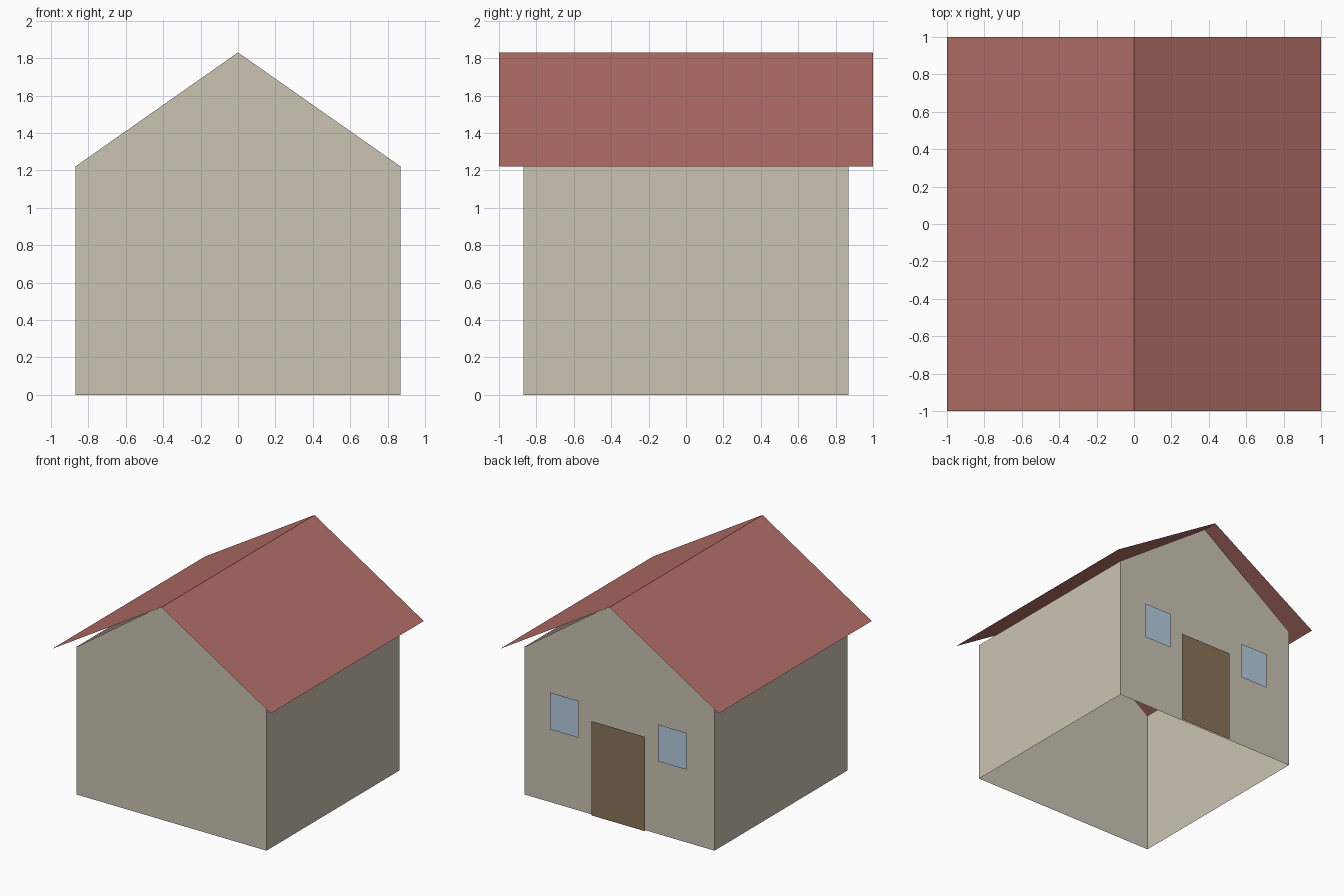
import bpy

if "Cube" in bpy.data.objects:
    bpy.data.objects.remove(bpy.data.objects["Cube"])

W = 0.87        # half width and depth of the walls
EAVE = 1.22     # wall height
RIDGE = 1.83    # ridge height
ROOF = 1.0      # half width and depth of the roof


def material(name, r, g, b):
    """Flat colour from 0-255 sRGB, stored as linear."""
    lin = [((c / 255 + 0.055) / 1.055) ** 2.4 for c in (r, g, b)]
    m = bpy.data.materials.new(name)
    m.diffuse_color = (*lin, 1)
    m.use_nodes = True
    m.node_tree.nodes["Principled BSDF"].inputs["Base Color"].default_value = m.diffuse_color
    return m


def sheet(name, verts, faces, mat):
    me = bpy.data.meshes.new(name)
    me.from_pydata(verts, [], faces)
    me.materials.append(mat)
    ob = bpy.data.objects.new(name, me)
    bpy.context.collection.objects.link(ob)
    return ob


def back_plate(name, x0, x1, z0, z1, mat):
    """Thin panel just outside the back wall, facing +y."""
    y = W + 0.016
    return sheet(name, [(x1, y, z0), (x0, y, z0), (x0, y, z1), (x1, y, z1)],
                 [(0, 1, 2, 3)], mat)


wall_mat = material("beige wall", 203, 196, 179)
roof_mat = material("red roof", 178, 110, 103)
door_mat = material("brown door", 138, 116, 88)
glass_mat = material("blue window", 182, 204, 224)

# Walls: two gable ends joined by side walls, open below and above
profile = [(-W, 0), (W, 0), (W, EAVE), (0, RIDGE), (-W, EAVE)]
verts = [(x, y, z) for y in (-W, W) for x, z in profile]
sheet("walls", verts,
      [(0, 1, 2, 3, 4), (9, 8, 7, 6, 5), (1, 6, 7, 2), (5, 0, 4, 9)], wall_mat)

# Roof: two thin slopes, flatter than the gables so the eaves overhang
roof_profile = [(-ROOF, EAVE), (0, RIDGE), (ROOF, EAVE)]
verts = [(x, y, z) for y in (-ROOF, ROOF) for x, z in roof_profile]
sheet("roof", verts, [(0, 1, 4, 3), (1, 2, 5, 4)], roof_mat)

# Door and windows on the back wall
back_plate("door", -0.245, 0.245, 0, 0.78, door_mat)
for side, x in (("left", 0.495), ("right", -0.495)):
    back_plate(side + "_window", x - 0.13, x + 0.13, 0.61, 0.915, glass_mat)
